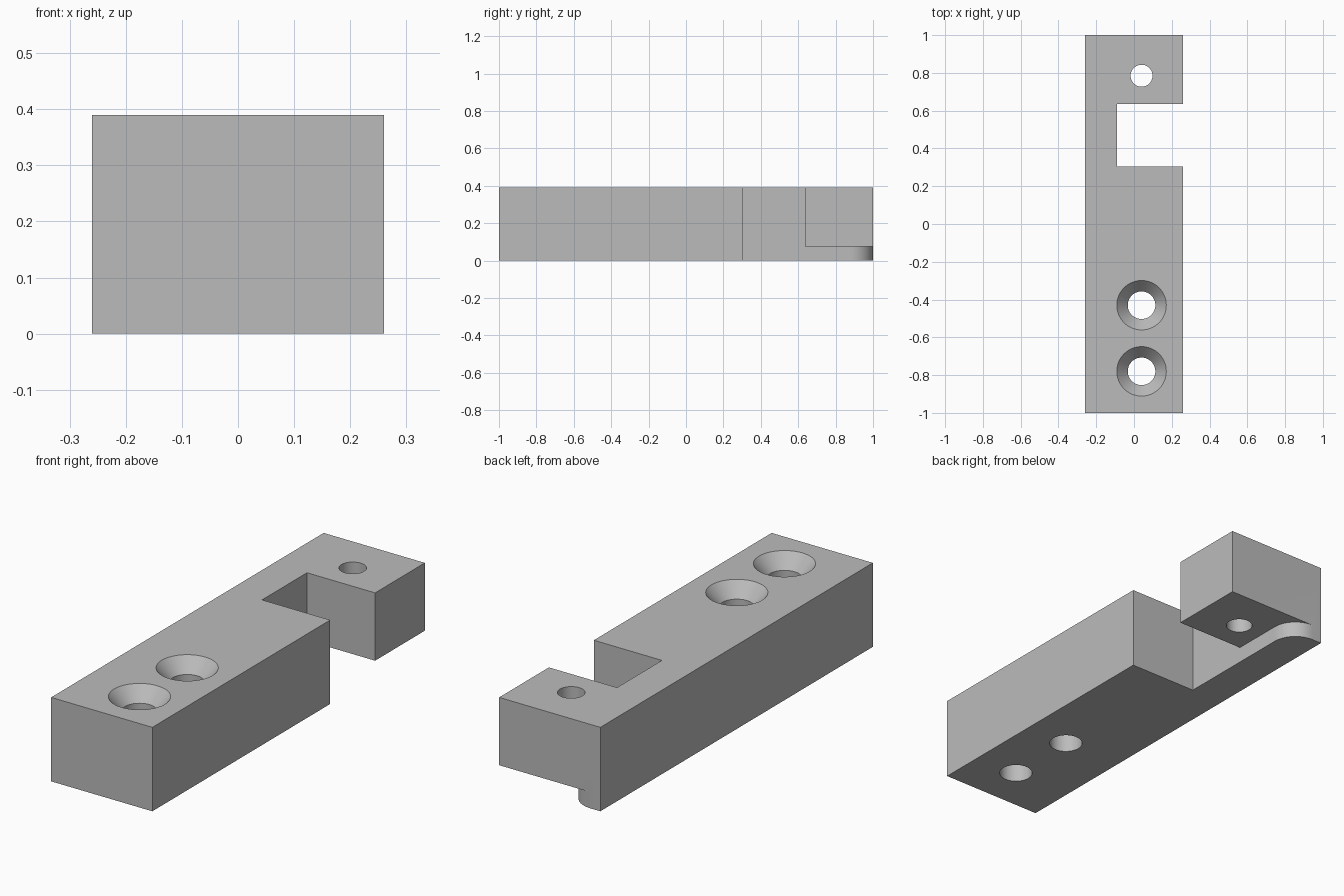
import bpy, bmesh
from math import sin, cos, pi, radians

cube = bpy.data.objects.get("Cube")
if cube:
    bpy.data.objects.remove(cube, do_unlink=True)

HALF_W, HALF_L, HEIGHT = 0.26, 1.0, 0.39
WALL_X = -0.09           # inner wall shared by the notch and the recess
NOTCH_Y = (0.305, 0.635)
RECESS_Z = 0.075
CORNER_R = 0.12
HOLE_X = 0.04
SEGMENTS = 64

grey = bpy.data.materials.new("plain grey")
grey.use_nodes = True
grey.diffuse_color = (0.5, 0.5, 0.5, 1)
grey.node_tree.nodes["Principled BSDF"].inputs["Base Color"].default_value = (0.5, 0.5, 0.5, 1)


def solid(name, rings):
    """Closed solid lofted through equal-length rings of points, bottom to top."""
    bm = bmesh.new()
    loops = [[bm.verts.new(p) for p in ring] for ring in rings]
    bm.faces.new(loops[0][::-1])
    bm.faces.new(loops[-1])
    n = len(loops[0])
    for low, high in zip(loops, loops[1:]):
        for i in range(n):
            j = (i + 1) % n
            bm.faces.new((low[i], low[j], high[j], high[i]))
    bmesh.ops.recalc_face_normals(bm, faces=bm.faces)
    mesh = bpy.data.meshes.new(name)
    bm.to_mesh(mesh)
    bm.free()
    mesh.materials.append(grey)
    obj = bpy.data.objects.new(name, mesh)
    bpy.context.collection.objects.link(obj)
    return obj


def prism(name, outline, z0, z1):
    return solid(name, [[(x, y, z) for x, y in outline] for z in (z0, z1)])


def box_outline(x0, x1, y0, y1):
    return [(x0, y0), (x1, y0), (x1, y1), (x0, y1)]


def turned(name, y, profile):
    """Round cutter on the hole line from (radius, z) pairs."""
    angles = [2 * pi * i / SEGMENTS for i in range(SEGMENTS)]
    return solid(name, [[(HOLE_X + r * cos(a), y + r * sin(a), z) for a in angles]
                        for r, z in profile])


# Main bar
body = prism("bracket_body", box_outline(-HALF_W, HALF_W, -HALF_L, HALF_L), 0, HEIGHT)

# Side notch
cutters = [prism("notch_cutter", box_outline(WALL_X, 0.5, *NOTCH_Y), -0.1, 0.5)]

# Recess under the end block, with a rounded corner at the back
arc = [(WALL_X - CORNER_R + CORNER_R * cos(a), HALF_L - CORNER_R + CORNER_R * sin(a))
       for a in (pi / 2 * i / 16 for i in range(17))]
outline = [(0.5, 0.5), (WALL_X, 0.5)] + arc + [(WALL_X - CORNER_R, 1.2), (0.5, 1.2)]
cutters.append(prism("recess_cutter", outline, -0.1, RECESS_Z))

# Countersunk screw holes and the plain end hole
for y in (-0.43, -0.78):
    cutters.append(turned("screw_hole_cutter", y,
                          [(0.073, -0.1), (0.073, HEIGHT - 0.065), (0.131, HEIGHT), (0.131, 0.5)]))
cutters.append(turned("end_hole_cutter", 0.785, [(0.058, -0.1), (0.058, 0.5)]))

bpy.ops.object.select_all(action="DESELECT")
bpy.context.view_layer.objects.active = body
body.select_set(True)
for cutter in cutters:
    mod = body.modifiers.new("cut", "BOOLEAN")
    mod.operation = "DIFFERENCE"
    mod.solver = "EXACT"
    mod.object = cutter
    bpy.ops.object.modifier_apply(modifier=mod.name)
    bpy.data.objects.remove(cutter, do_unlink=True)

bpy.ops.object.shade_smooth_by_angle(angle=radians(30))
